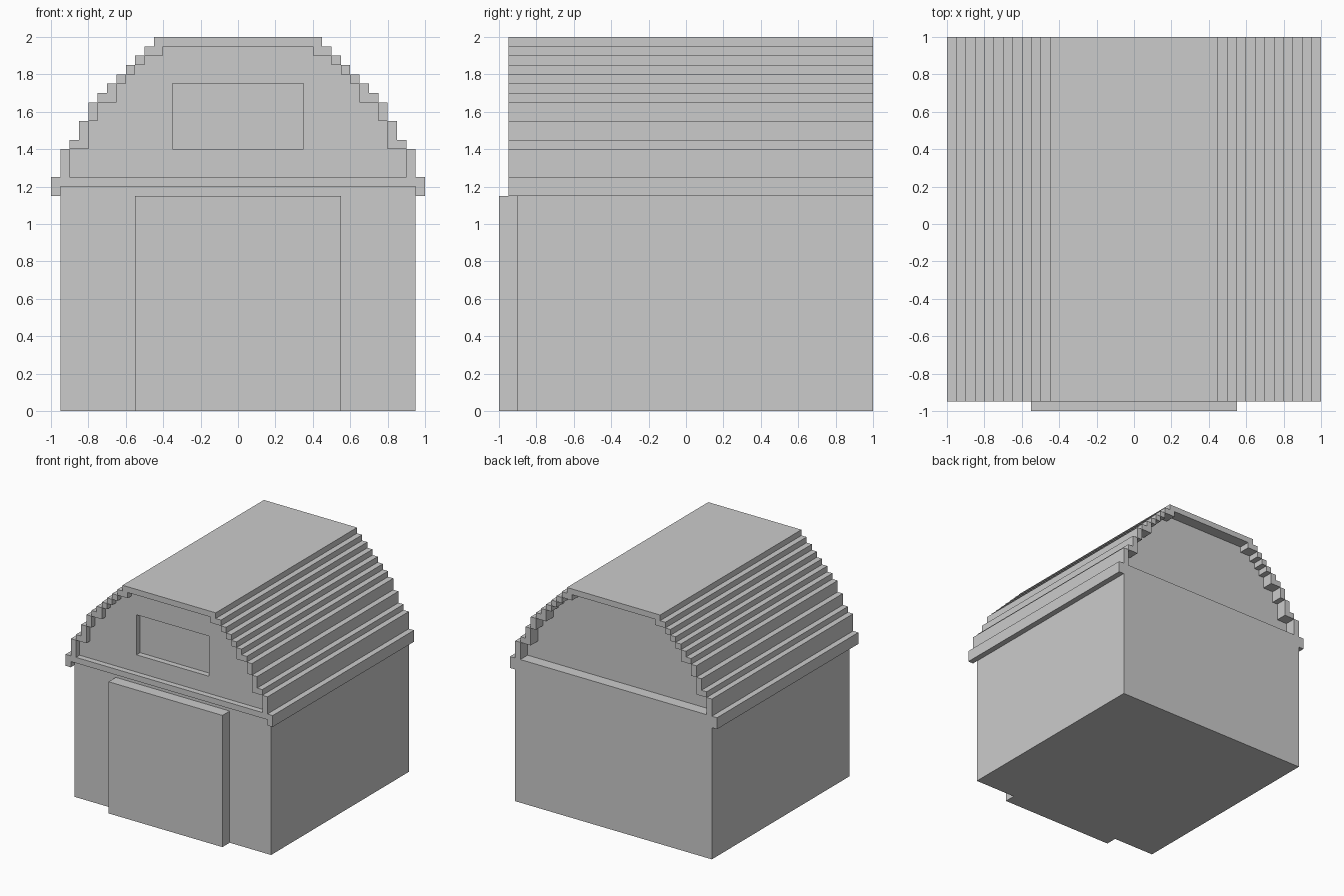
import bpy, bmesh

if "Cube" in bpy.data.objects:
    bpy.data.objects.remove(bpy.data.objects["Cube"])


def extrude_profile(name, pts, y0, y1):
    """Extrude a closed x-z outline along y."""
    bm = bmesh.new()
    face = bm.faces.new([bm.verts.new((x, y0, z)) for x, z in pts])
    ext = bmesh.ops.extrude_face_region(bm, geom=[face])
    for v in ext["geom"]:
        if isinstance(v, bmesh.types.BMVert):
            v.co.y = y1
    bmesh.ops.recalc_face_normals(bm, faces=bm.faces)
    mesh = bpy.data.meshes.new(name)
    bm.to_mesh(mesh)
    bm.free()
    obj = bpy.data.objects.new(name, mesh)
    bpy.context.collection.objects.link(obj)
    return obj


def mirrored(half):
    """Close a right-hand half outline with its mirror image."""
    return half + [(-x, z) for x, z in reversed(half)]


def rect(x0, x1, z0, z1):
    return [(x0, z0), (x1, z0), (x1, z1), (x0, z1)]


# Barn body and sliding door
extrude_profile("walls", rect(-0.95, 0.95, 0, 1.2), -0.9, 1)
extrude_profile("door", rect(-0.55, 0.55, 0, 1.15), -1, -0.9)

# Gable wall inside the roof, with a recessed loft window at the front
gable = extrude_profile("gable", mirrored([
    (0.9, 1.25), (0.9, 1.4), (0.8, 1.4), (0.8, 1.55), (0.75, 1.55), (0.75, 1.65),
    (0.65, 1.65), (0.65, 1.75), (0.6, 1.75), (0.6, 1.8), (0.55, 1.8), (0.55, 1.85),
    (0.5, 1.85), (0.5, 1.9), (0.4, 1.9), (0.4, 1.95)]), -0.9, 0.9)
cutter = extrude_profile("window_cutter", rect(-0.35, 0.35, 1.4, 1.75), -1.0, -0.85)
cutter.hide_render = True
cutter.display_type = 'WIRE'
cut = gable.modifiers.new("window", 'BOOLEAN')
cut.operation = 'DIFFERENCE'
cut.solver = 'EXACT'
cut.object = cutter

# Roof: base with eaves, stepped beams on each side, ridge cap
Y0, Y1 = -0.95, 1
extrude_profile("roof_base", mirrored([
    (0.95, 1.2), (0.95, 1.15), (1, 1.15), (1, 1.25), (0.95, 1.25),
    (0.95, 1.4), (0.9, 1.4), (0.9, 1.25)]), Y0, Y1)

beams = [
    [(0.8, 1.4), (0.9, 1.4), (0.9, 1.45), (0.85, 1.45), (0.85, 1.55), (0.8, 1.55)],
    rect(0.75, 0.8, 1.55, 1.65),
    [(0.65, 1.65), (0.75, 1.65), (0.75, 1.7), (0.7, 1.7), (0.7, 1.75), (0.65, 1.75)],
] + [rect(0.6 - 0.05 * i, 0.65 - 0.05 * i, 1.75 + 0.05 * i, 1.8 + 0.05 * i) for i in range(3)]
for i, pts in enumerate(beams):
    for side, s in (("right", 1), ("left", -1)):
        extrude_profile(f"roof_step_{side}_{i + 1}", [(s * x, z) for x, z in pts], Y0, Y1)

extrude_profile("roof_ridge", mirrored([
    (0.4, 1.95), (0.4, 1.9), (0.5, 1.9), (0.5, 1.95), (0.45, 1.95), (0.45, 2)]), Y0, Y1)
